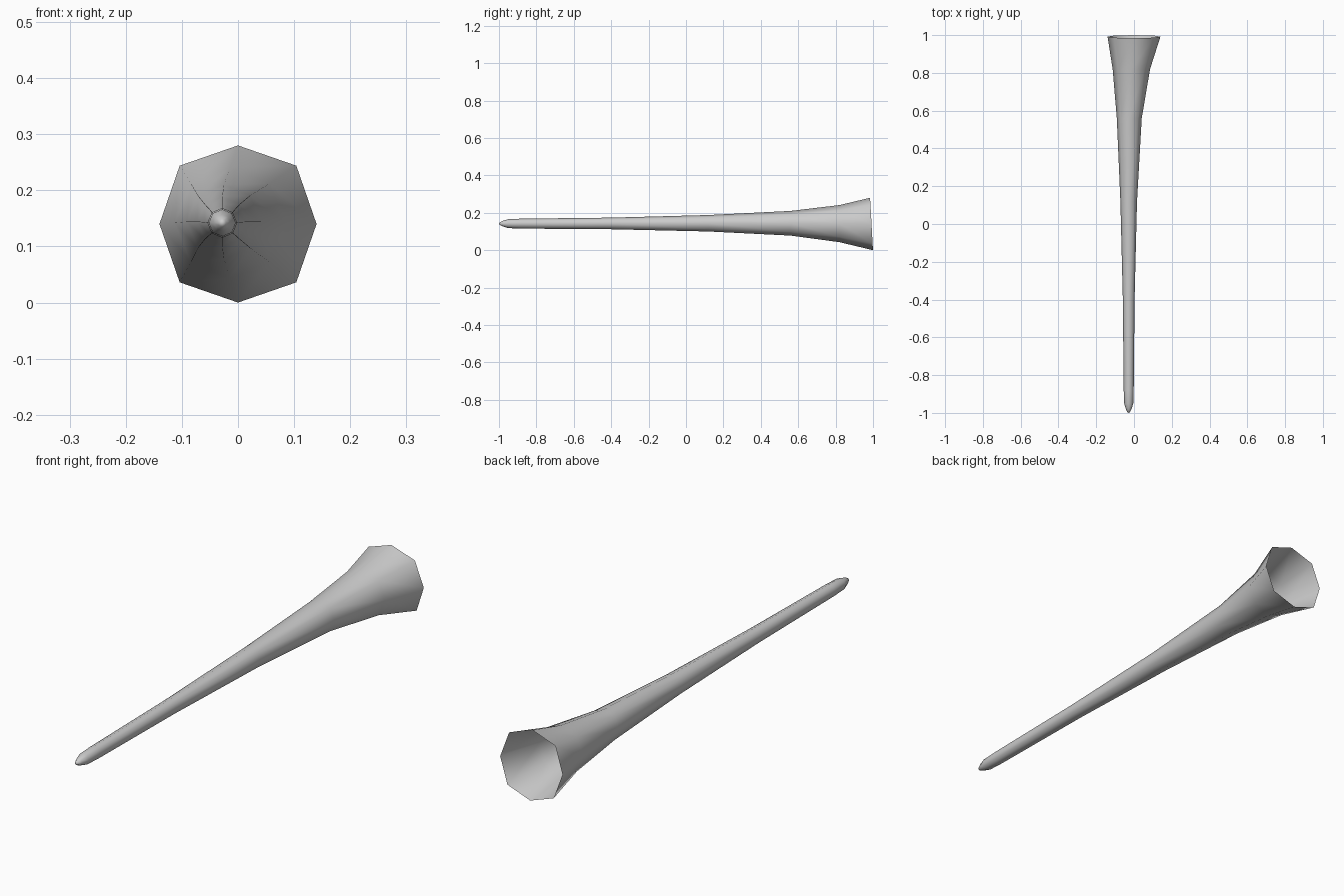
import bpy, bmesh, math

if "Cube" in bpy.data.objects:
    bpy.data.objects.remove(bpy.data.objects["Cube"])

# stations along the horn: y, centre x, centre z, radius
STATIONS = [
    (0.992, 0.0, 0.140, 0.140),
    (0.82, -0.014, 0.142, 0.099),
    (0.56, -0.025, 0.144, 0.066),
    (0.12, -0.028, 0.144, 0.044),
    (-0.40, -0.028, 0.143, 0.031),
    (-0.88, -0.028, 0.142, 0.0265),
    (-0.95, -0.028, 0.142, 0.024),
    (-0.98, -0.028, 0.142, 0.015),
    (-0.996, -0.028, 0.142, 0.007),
]
SIDES = 8

bm = bmesh.new()

# octagonal rings, the rim leaning slightly and fuller on its diagonals
rings = []
for i, (y, cx, cz, r) in enumerate(STATIONS):
    ring = []
    for k in range(SIDES):
        a = 2 * math.pi * k / SIDES
        rr = r * (1.05 if i == 0 and k % 2 else 1.0)
        lean = -0.008 * math.sin(a) if i == 0 else 0.0
        ring.append(bm.verts.new((cx + rr * math.cos(a), y + lean, cz + rr * math.sin(a))))
    rings.append(ring)

# tube wall, open at the bell
for a, b in zip(rings, rings[1:]):
    for k in range(SIDES):
        n = (k + 1) % SIDES
        bm.faces.new((a[k], a[n], b[n], b[k]))

# closed mouth tip
tip = bm.verts.new((-0.028, -1.0, 0.142))
for k in range(SIDES):
    bm.faces.new((rings[-1][k], rings[-1][(k + 1) % SIDES], tip))

bmesh.ops.recalc_face_normals(bm, faces=bm.faces)
# make sure the wall faces outward
bm.normal_update()
f = rings[3][0].link_faces[0]
c = f.calc_center_median()
if f.normal.x * (c.x + 0.028) + f.normal.z * (c.z - 0.144) < 0:
    bmesh.ops.reverse_faces(bm, faces=bm.faces)
for f in bm.faces:
    f.smooth = True

mesh = bpy.data.meshes.new("horn")
bm.to_mesh(mesh)
bm.free()
horn = bpy.data.objects.new("horn", mesh)
bpy.context.collection.objects.link(horn)
